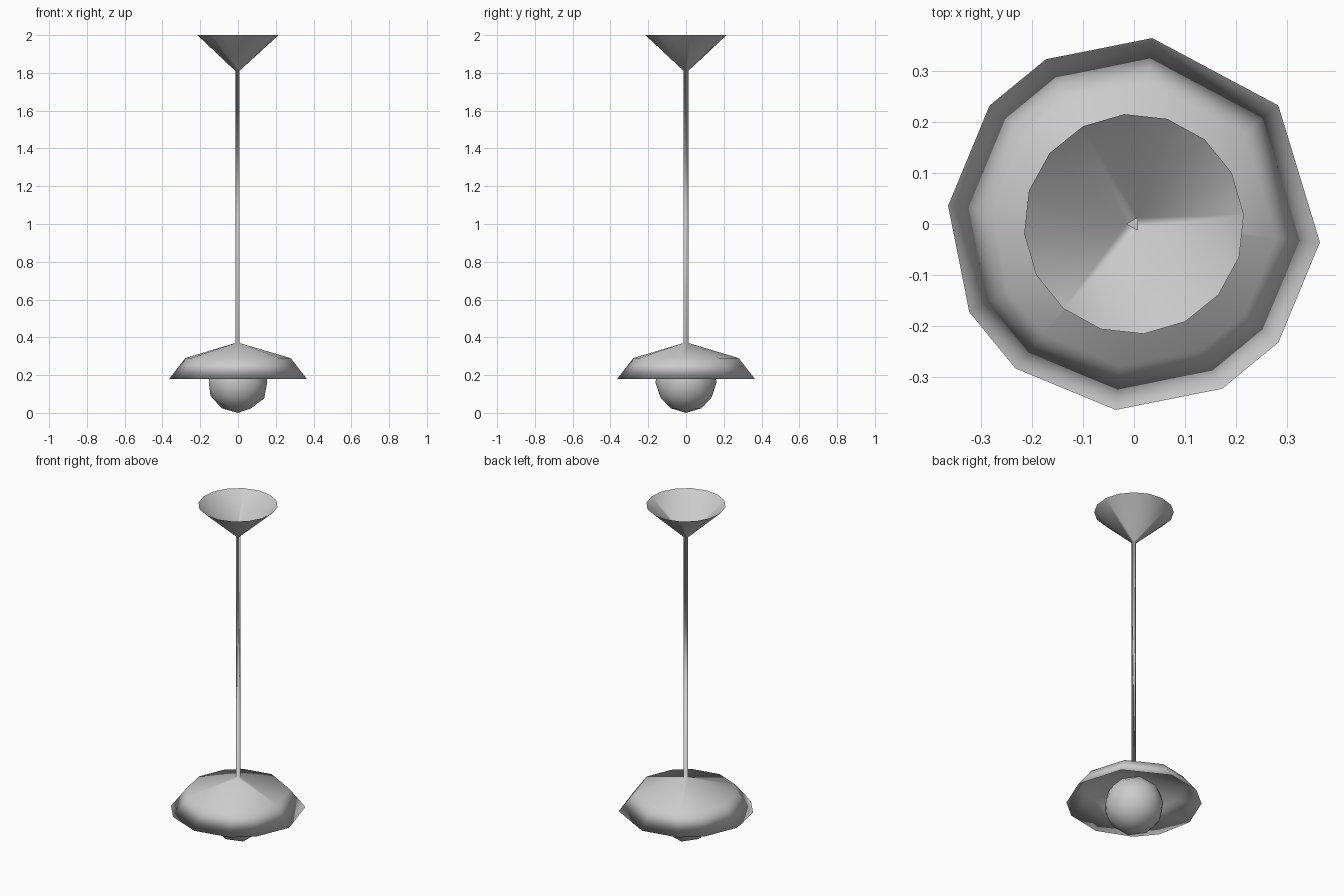
import bpy, bmesh
from math import radians, cos, sin
from itertools import accumulate

cube = bpy.data.objects.get("Cube")
if cube:
    bpy.data.objects.remove(cube)

# one plain grey finish
grey = bpy.data.materials.new("light_grey")
grey.use_nodes = True
colour = (0.6, 0.6, 0.6, 1)
grey.diffuse_color = colour
grey.node_tree.nodes["Principled BSDF"].inputs["Base Color"].default_value = colour


def finish(bm, name):
    mesh = bpy.data.meshes.new(name)
    bm.to_mesh(mesh)
    bm.free()
    mesh.materials.append(grey)
    mesh.shade_smooth()
    obj = bpy.data.objects.new(name, mesh)
    bpy.context.collection.objects.link(obj)
    return obj


def ring(bm, angles, r, z):
    verts = [bm.verts.new((r * cos(radians(a)), r * sin(radians(a)), z)) for a in angles]
    return angles, verts


def loft(bm, upper, lower):
    """Join two rings, which may differ in vertex count, with triangles."""
    (a, va), (b, vb) = upper, lower
    n, m = len(a), len(b)
    a, b = a + [a[0] + 360], b + [b[0] + 360]
    i = j = 0
    while i < n or j < m:
        step_a = j == m or (i < n and a[i] + a[i + 1] < b[j] + b[j + 1])
        if step_a:
            bm.faces.new((va[i], vb[j % m], va[(i + 1) % n]))
            i += 1
        else:
            bm.faces.new((va[i % n], vb[j], vb[(j + 1) % m]))
            j += 1


# corner directions of each section
round_angles = [5 + 22.5 * k for k in range(16)]
stem_angles = [-60, 60, 180]
shade_angles = [-5.6 + 11.25 * s for s in accumulate([0, 4, 4, 3, 2, 3, 3, 2, 3, 3, 2])]

# ceiling cone, stem and thin shade as one continuous skin, from the top down
bm = bmesh.new()
sections = [
    (round_angles, 0.216, 2.0),    # open canopy rim
    (stem_angles, 0.014, 1.81),    # stem top
    (stem_angles, 0.014, 0.37),    # stem foot
    (shade_angles, 0.28, 0.29),    # shade shoulder
    (shade_angles, 0.366, 0.18),   # shade rim
    (shade_angles, 0.278, 0.286),  # inside of shoulder
    (stem_angles, 0.014, 0.364),   # inside of crown
]
rings = [ring(bm, *s) for s in sections]
for upper, lower in zip(rings, rings[1:]):
    loft(bm, upper, lower)
bm.faces.new(rings[-1][1][::-1])
finish(bm, "canopy_stem_and_shade")

# low-poly bulb below the shade
bm = bmesh.new()
bmesh.ops.create_icosphere(bm, subdivisions=2, radius=0.163)
bulb = finish(bm, "bulb")
bulb.location.z = 0.163
